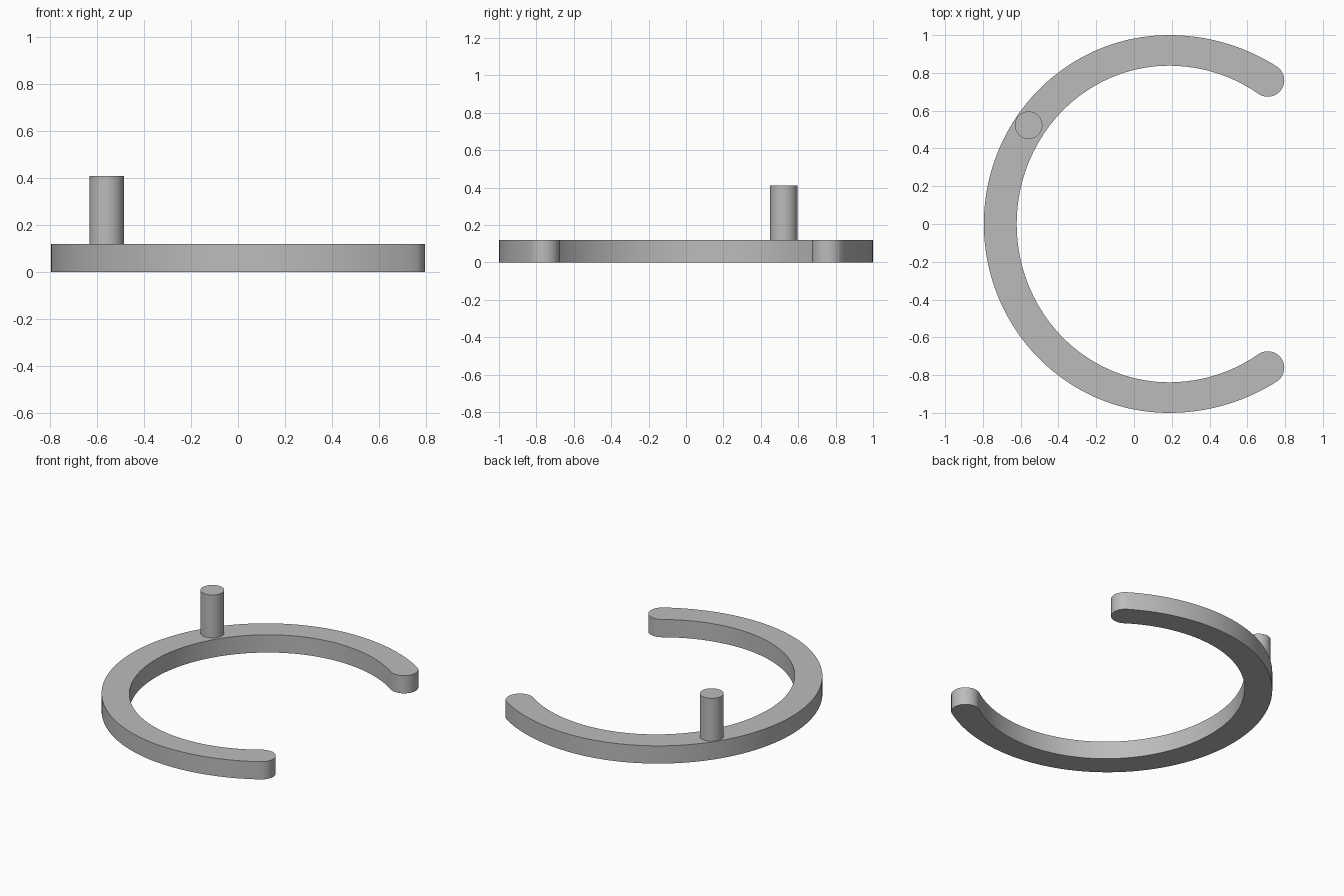
import bpy, bmesh
from math import sin, cos, pi, asin, atan2, hypot, radians

cube = bpy.data.objects.get("Cube")
if cube:
    bpy.data.objects.remove(cube, do_unlink=True)

grey = bpy.data.materials.new("plain_grey")
grey.use_nodes = True
colour = (0.5, 0.5, 0.5, 1)
grey.diffuse_color = colour
grey.node_tree.nodes["Principled BSDF"].inputs["Base Color"].default_value = colour


def extrude_outline(name, points, bottom, top):
    """Solid prism from a closed outline, with smooth walls and sharp rims."""
    bm = bmesh.new()
    face = bm.faces.new([bm.verts.new((x, y, bottom)) for x, y in points])
    new = bmesh.ops.extrude_face_region(bm, geom=[face])["geom"]
    bmesh.ops.translate(bm, vec=(0, 0, top - bottom),
                        verts=[v for v in new if isinstance(v, bmesh.types.BMVert)])
    bmesh.ops.recalc_face_normals(bm, faces=bm.faces)
    mesh = bpy.data.meshes.new(name)
    bm.to_mesh(mesh)
    bm.free()
    mesh.materials.append(grey)
    obj = bpy.data.objects.new(name, mesh)
    bpy.context.collection.objects.link(obj)
    bpy.ops.object.select_all(action='DESELECT')
    obj.select_set(True)
    bpy.context.view_layer.objects.active = obj
    bpy.ops.object.shade_smooth_by_angle(angle=radians(35))
    return obj


CENTRE = 0.185


def arc(left, right, depth, tip_y, steps=64):
    """Upper half of one ring edge, from the far left round to the open tip."""
    end = pi - asin(tip_y / depth)
    pts = []
    for i in range(steps + 1):
        a = end * i / steps
        width = left if a < pi / 2 else right
        pts.append((CENTRE - width * cos(a), depth * sin(a)))
    return pts


# Open ring: outer edge, rounded tip, inner edge, then mirrored front to back
outer = arc(0.98, 1.034, 1.0, 0.83)
inner = arc(0.806, 0.833, 0.838, 0.692)
(ox, oy), (ix, iy) = outer[-1], inner[-1]
cx, cy = (ox + ix) / 2, (oy + iy) / 2
radius = hypot(ox - ix, oy - iy) / 2
start = atan2(oy - cy, ox - cx)
tip = [(cx + radius * cos(start - pi * i / 20), cy + radius * sin(start - pi * i / 20))
       for i in range(1, 20)]
upper = outer + tip + inner[::-1]
lower = [(x, -y) for x, y in upper[::-1][1:-1]]
extrude_outline("open_ring", upper + lower, 0, 0.12)

# Upright round pin standing on the ring
pin = [(-0.558 + 0.073 * cos(2 * pi * i / 48), 0.523 + 0.073 * sin(2 * pi * i / 48))
       for i in range(48)]
extrude_outline("upright_pin", pin, 0.12, 0.41)
